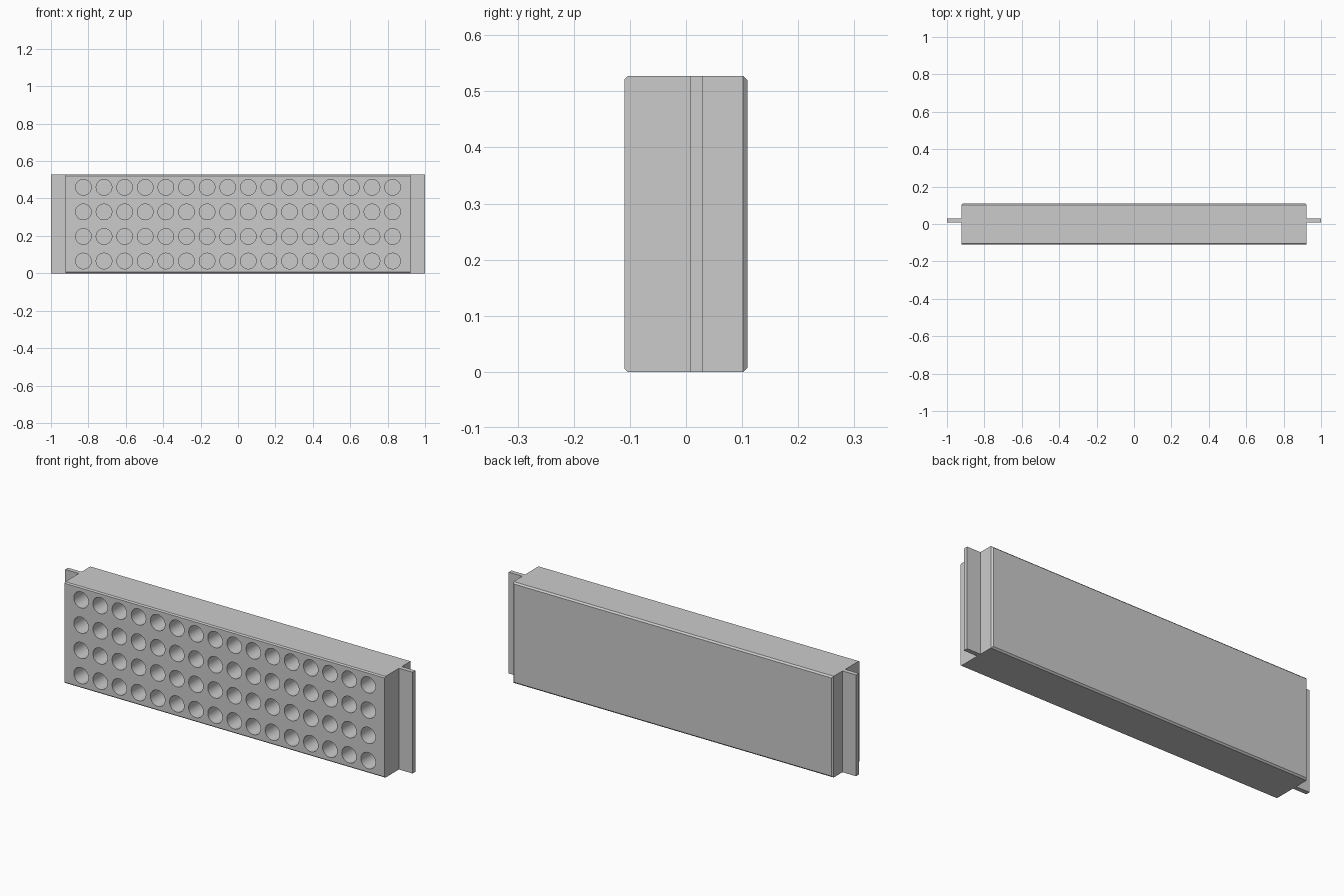
import bpy, bmesh, math
from mathutils import Matrix, Vector

if "Cube" in bpy.data.objects:
    bpy.data.objects.remove(bpy.data.objects["Cube"])

HX, HY, H = 0.922, 0.11, 0.527      # body half length, half depth, height
COLS, ROWS = 15, 4
COLS = 16
STEP_X, STEP_Z = 0.1102, 0.1313
HOLE_R, HOLE_DEPTH = 0.042, 0.18


def make_object(name, bm):
    mesh = bpy.data.meshes.new(name)
    bmesh.ops.recalc_face_normals(bm, faces=bm.faces)
    bm.to_mesh(mesh)
    bm.free()
    obj = bpy.data.objects.new(name, mesh)
    bpy.context.collection.objects.link(obj)
    return obj


def box(x0, x1, y0, y1, z0, z1):
    bm = bmesh.new()
    centre = Vector(((x0 + x1) / 2, (y0 + y1) / 2, (z0 + z1) / 2))
    size = Matrix.Diagonal((x1 - x0, y1 - y0, z1 - z0, 1))
    bmesh.ops.create_cube(bm, size=1, matrix=Matrix.Translation(centre) @ size)
    return bm


# Body: chamfered all round the back, and along the front top and bottom edges
bm = box(-HX, HX, -HY, HY, 0, H)


def chamfer(bm, edges, width):
    bmesh.ops.bevel(bm, geom=edges, offset=width, segments=1,
                    profile=0.5, affect='EDGES')


chamfer(bm, [e for e in bm.edges
             if all(v.co.y > HY - 1e-4 for v in e.verts)], 0.008)
chamfer(bm, [e for e in bm.edges
             if all(v.co.y < -HY + 1e-4 for v in e.verts)
             and abs(e.verts[0].co.x - e.verts[1].co.x) > 1], 0.006)
body = make_object("body", bm)

# Cutter: grid of cylinders for the blind round holes in the front
bm = bmesh.new()
turn = Matrix.Rotation(math.pi / 2, 4, 'X')
length = HOLE_DEPTH + 0.05
for i in range(COLS):
    for j in range(ROWS):
        pos = Vector(((i - (COLS - 1) / 2) * STEP_X,
                      -HY + HOLE_DEPTH - length / 2,
                      0.2625 + (j - (ROWS - 1) / 2) * STEP_Z))
        bmesh.ops.create_cone(bm, cap_ends=True, segments=32, radius1=HOLE_R,
                              radius2=HOLE_R, depth=length,
                              matrix=Matrix.Translation(pos) @ turn)
cutter = make_object("hole_cutter", bm)

# Cut the holes and bake the result
mod = body.modifiers.new("holes", 'BOOLEAN')
mod.operation = 'DIFFERENCE'
mod.solver = 'EXACT'
mod.object = cutter
bpy.context.view_layer.objects.active = body
body.select_set(True)
bpy.ops.object.modifier_apply(modifier=mod.name)
bpy.data.objects.remove(cutter)
bpy.ops.object.shade_smooth_by_angle(angle=math.radians(30))

# Thin mounting flanges on both ends
for side, name in ((-1, "left_flange"), (1, "right_flange")):
    xs = sorted((side * HX, side * 1.0))
    make_object(name, box(xs[0], xs[1], 0.007, 0.03, 0, H))
